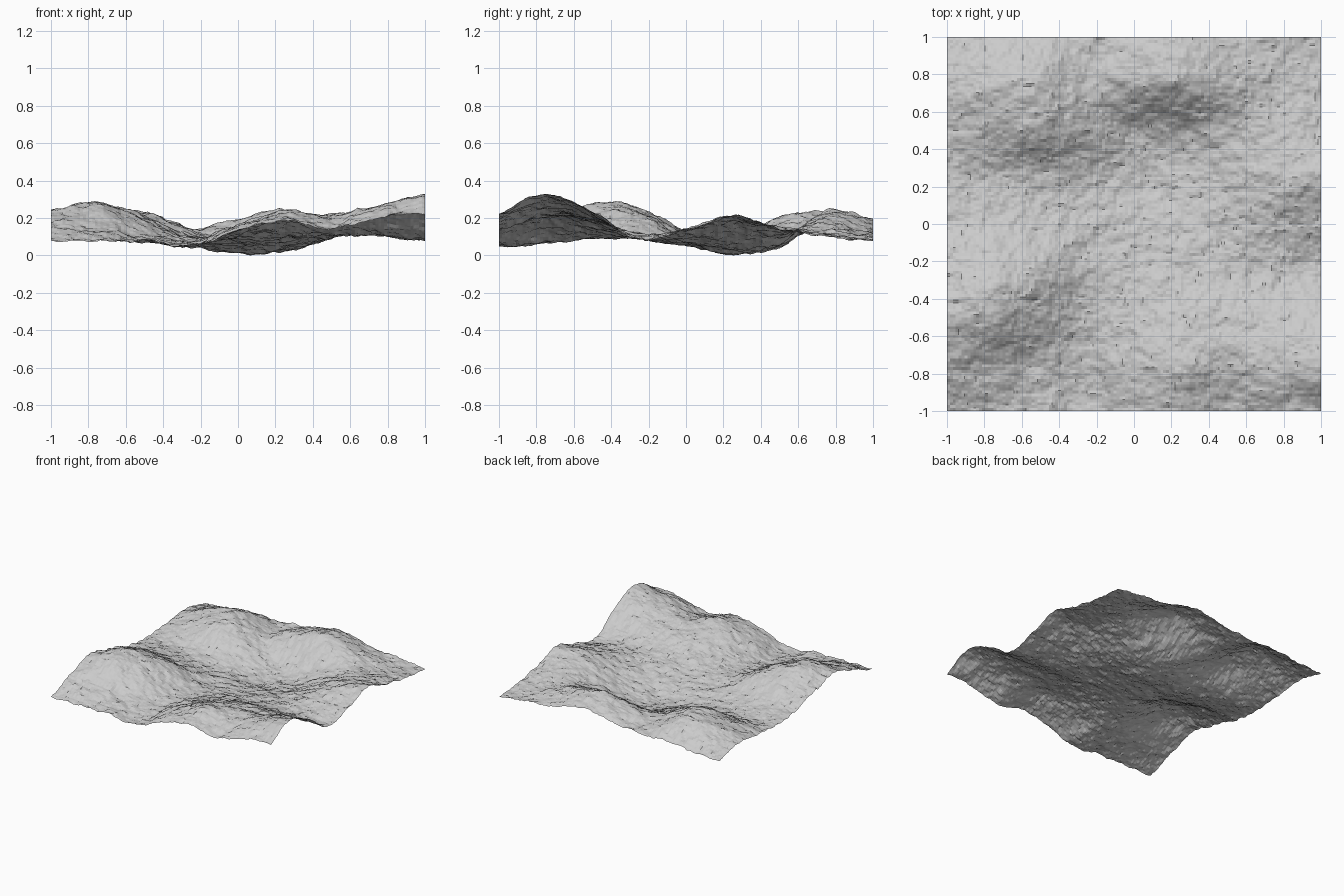
import bpy
from mathutils import Vector, noise

if "Cube" in bpy.data.objects:
    bpy.data.objects.remove(bpy.data.objects["Cube"])

# Broad hills and valleys: height in hundredths on a 9 x 9 grid,
# rows run from front (y=-1) to back (y=1), columns from x=-1 to x=1
HILLS = [
    [8.5, 9, 8.5, 6.5, 14.5, 19.5, 15, 21.5, 23.5],
    [18, 16, 10.5, 7.5, 17.5, 24.5, 22, 28, 34],
    [24.5, 28.5, 18.5, 9.5, 14, 19, 20, 22, 24.5],
    [20, 26, 21.5, 11, 10, 12, 12, 11.5, 9],
    [12.5, 14, 11, 7.5, 6.5, 7.5, 11, 15, 14.5],
    [10.5, 9.5, 9, 6, 2, 3.5, 10, 19.5, 22.5],
    [12, 17.5, 21, 13.5, 6, 7, 12.5, 15.5, 15.5],
    [14, 21, 24, 14.5, 20, 24.5, 19.5, 13, 10.5],
    [9.5, 11, 13.5, 13, 16.5, 20, 14.5, 11.5, 8.5],
]
CELLS = 128


def spline(vals, t):
    """Catmull-Rom through evenly spaced values, t in 0..len-1."""
    n = len(vals)
    i = min(int(t), n - 2)
    f = t - i
    b, c = vals[i], vals[i + 1]
    a = vals[i - 1] if i > 0 else 2 * b - c
    d = vals[i + 2] if i + 2 < n else 2 * c - b
    return b + 0.5 * f * (c - a + f * (2*a - 5*b + 4*c - d + f * (3*(b - c) + d - a)))


def height(x, y):
    u, v = (x + 1) * 4, (y + 1) * 4
    base = spline([spline(row, u) for row in HILLS], v) / 100
    # rocky roughness
    rough = noise.fractal(Vector((x * 9 + 3.1, y * 9 + 7.7, 0.37)), 0.5, 2.0, 5)
    return base + 0.013 * rough


# Terrain sheet
n = CELLS + 1
verts = []
for j in range(n):
    for i in range(n):
        x, y = 2 * i / CELLS - 1, 2 * j / CELLS - 1
        verts.append((x, y, height(x, y)))
low = min(v[2] for v in verts)
verts = [(x, y, z - low) for x, y, z in verts]
faces = [(j*n + i, j*n + i + 1, (j+1)*n + i + 1, (j+1)*n + i)
         for j in range(CELLS) for i in range(CELLS)]

mesh = bpy.data.meshes.new("terrain")
mesh.from_pydata(verts, [], faces)
mesh.update()
terrain = bpy.data.objects.new("terrain", mesh)
bpy.context.collection.objects.link(terrain)
